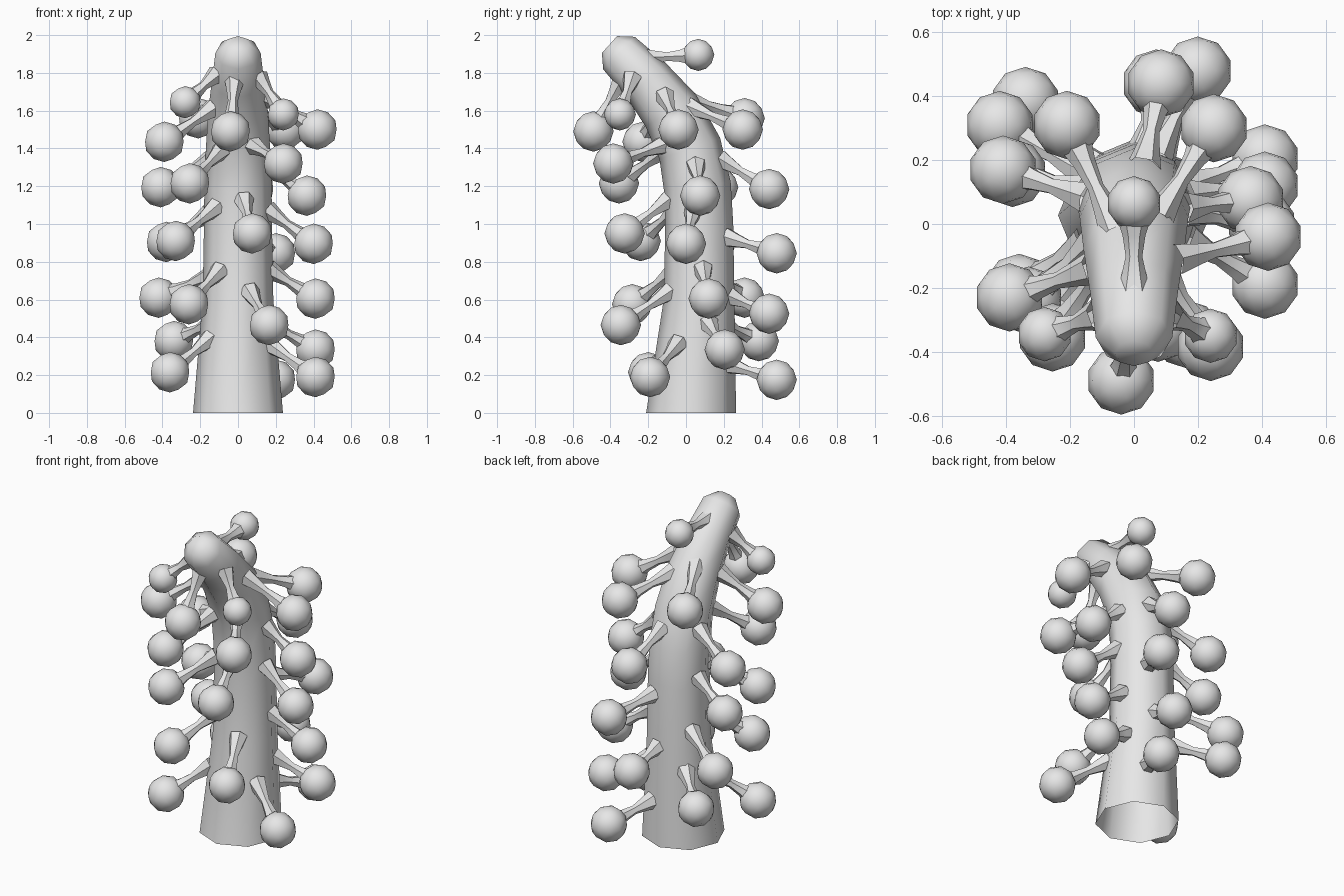
import bpy
import bmesh
import math
from mathutils import Vector

cube = bpy.data.objects.get("Cube")
if cube:
    bpy.data.objects.remove(cube)

grey = bpy.data.materials.new("plain_grey")
grey.use_nodes = True
colour = (0.8, 0.8, 0.8, 1)
grey.diffuse_color = colour
grey.node_tree.nodes["Principled BSDF"].inputs["Base Color"].default_value = colour


def loft(bm, centres, radii, sides, cap_end=False):
    """Sweep a round section along a path, each ring square to the path."""
    rings = []
    for i, centre in enumerate(centres):
        before = centres[max(i - 1, 0)]
        after = centres[min(i + 1, len(centres) - 1)]
        along = (after - before).normalized()
        if i == 0 and sides == STALK_SIDES:
            along = Vector((0, 0, 1))  # level cut at the foot
        side = Vector((1, 0, 0))
        if abs(along.x) > 0.8:
            side = Vector((0, 0, 1))
        across = (side - along * side.dot(along)).normalized()
        other = along.cross(across)
        ring = []
        for k in range(sides):
            angle = math.tau * k / sides
            offset = across * math.cos(angle) + other * math.sin(angle)
            ring.append(bm.verts.new(centre + offset * radii[i]))
        rings.append(ring)
    for low, high in zip(rings, rings[1:]):
        for k in range(sides):
            n = (k + 1) % sides
            bm.faces.new((low[k], low[n], high[n], high[k]))
    if cap_end:
        bm.faces.new(rings[-1])


def finish(bm, name, angle):
    """Turn the mesh into a smooth shaded object."""
    mesh = bpy.data.meshes.new(name)
    bm.to_mesh(mesh)
    bm.free()
    mesh.materials.append(grey)
    obj = bpy.data.objects.new(name, mesh)
    bpy.context.collection.objects.link(obj)
    bpy.ops.object.select_all(action="DESELECT")
    obj.select_set(True)
    bpy.context.view_layer.objects.active = obj
    bpy.ops.object.shade_smooth_by_angle(angle=math.radians(angle))
    return obj


# Stalk: open at the foot, bending forward to a blunt tip (y, z, radius)
STALK_SIDES = 8
stalk_rings = [
    (0.027, 0, 0.238), (0.07, 0.6, 0.187), (0.07, 1, 0.18),
    (0.06, 1.2, 0.178), (0.02, 1.4, 0.17), (-0.08, 1.6, 0.158),
    (-0.21, 1.76, 0.138), (-0.355, 1.905, 0.12), (-0.405, 1.95, 0.06),
]
bm = bmesh.new()
loft(bm, [Vector((0, y, z)) for y, z, r in stalk_rings],
     [r for y, z, r in stalk_rings], STALK_SIDES, cap_end=True)
finish(bm, "stalk", 60)


def stalk_at(height):
    """Centre line y and radius of the stalk at a height."""
    for (y0, z0, r0), (y1, z1, r1) in zip(stalk_rings, stalk_rings[1:]):
        if height <= z1:
            t = (height - z0) / (z1 - z0)
            return y0 + (y1 - y0) * t, r0 + (r1 - r0) * t
    return y1, r1


def add_sprout(number, x, y, z, drop=None):
    """A round bud on a thin stem that flares at both ends."""
    if drop is None:
        drop = 0.18 - 0.2 * max(y, 0)
    bud = Vector((x, y, z))
    axis_y, radius = stalk_at(z + drop)
    root = Vector((0, axis_y, z + drop))
    outward = Vector((x, y - axis_y, 0)).normalized()
    root += outward * radius * 0.88
    bm = bmesh.new()
    steps = (0, 0.2, 0.42, 0.65, 1)
    loft(bm, [root.lerp(bud, t) for t in steps],
         (0.055, 0.04, 0.026, 0.036, 0.07), 6)
    size = 0.085 if z > 1.575 else 0.107
    made = bmesh.ops.create_icosphere(bm, subdivisions=2, radius=size)
    bmesh.ops.translate(bm, verts=made["verts"], vec=bud)
    finish(bm, "sprout_%d" % number, 50)


# Sprouts from the tip down to the foot: bud centre, then optional stem drop
sprouts = [
    (0, 0.065, 1.895, -0.015),
    (-0.28, -0.345, 1.645, 0.15),
    (-0.04, -0.49, 1.49, 0.28),
    (0.24, -0.35, 1.58, 0.2),
    (-0.21, 0.31, 1.56),
    (0.42, -0.04, 1.5),
    (0.25, 0.3, 1.5),
    (-0.39, -0.23, 1.435),
    (0.24, -0.385, 1.32, 0.1),
    (-0.255, -0.355, 1.215),
    (-0.41, 0.17, 1.195),
    (0.085, 0.44, 1.185, 0.16),
    (0.365, 0.075, 1.15),
    (0.075, -0.325, 0.95),
    (-0.33, -0.24, 0.91),
    (-0.38, 0.16, 0.905),
    (0.4, 0, 0.895),
    (0.2, 0.48, 0.845),
    (-0.42, 0.31, 0.61),
    (0.41, 0.12, 0.605),
    (-0.26, -0.285, 0.575),
    (0.07, 0.44, 0.525),
    (0.165, -0.345, 0.465),
    (-0.34, 0.385, 0.38),
    (0.41, 0.205, 0.335),
    (-0.36, -0.2, 0.215),
    (0.41, -0.19, 0.19),
    (0.2, 0.48, 0.175),
]
for number, place in enumerate(sprouts, 1):
    add_sprout(number, *place)
